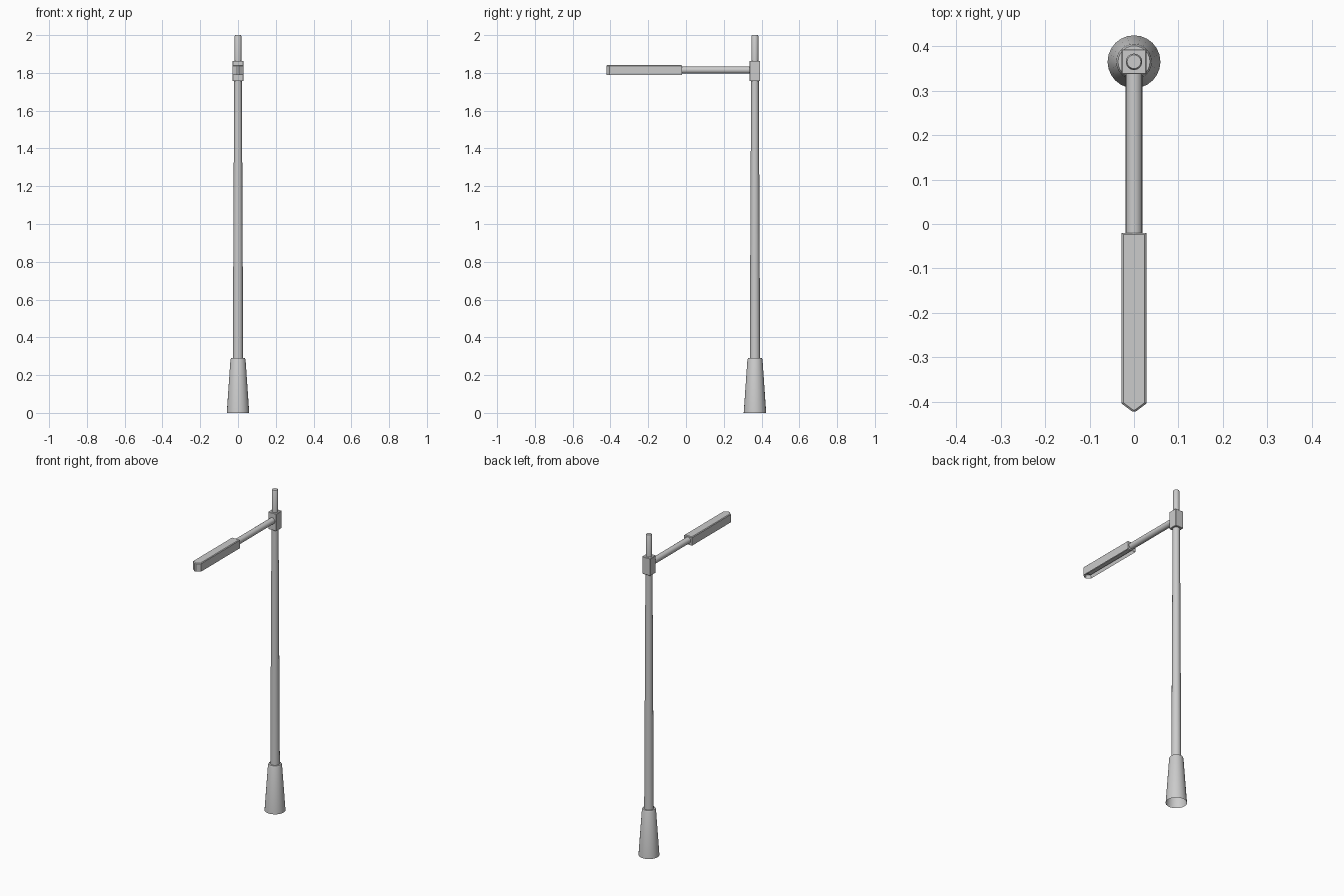
import bpy, bmesh, math
from mathutils import Matrix

if "Cube" in bpy.data.objects:
    bpy.data.objects.remove(bpy.data.objects["Cube"])

POLE_Y = 0.365
ARM_Z = 1.815


def make_object(name, bm, smooth=True):
    bmesh.ops.recalc_face_normals(bm, faces=bm.faces)
    mesh = bpy.data.meshes.new(name)
    bm.to_mesh(mesh)
    bm.free()
    obj = bpy.data.objects.new(name, mesh)
    bpy.context.collection.objects.link(obj)
    if smooth:
        bpy.ops.object.select_all(action='DESELECT')
        obj.select_set(True)
        bpy.context.view_layer.objects.active = obj
        bpy.ops.object.shade_smooth_by_angle(angle=math.radians(35))
    return obj


def lathe(name, profile, matrix, sides=16, cap_end=True):
    """Turn (radius, height) points around the local z axis."""
    bm = bmesh.new()
    rings = []
    for r, z in profile:
        rings.append([bm.verts.new((r * math.cos(a), r * math.sin(a), z))
                      for a in (2 * math.pi * i / sides for i in range(sides))])
    for low, high in zip(rings, rings[1:]):
        for i in range(sides):
            j = (i + 1) % sides
            bm.faces.new((low[i], low[j], high[j], high[i]))
    if cap_end:
        bm.faces.new(rings[-1])
    bm.transform(matrix)
    return make_object(name, bm)


upright = Matrix.Translation((0, POLE_Y, 0))

# Flared foot, open underneath
lathe("base", [(0.0595, 0), (0.04, 0.282), (0.036, 0.291), (0.026, 0.291)],
      upright, sides=24, cap_end=False)

# Tapered pole running through the collar
lathe("pole", [(0.0275, 0.285), (0.0205, 1.74), (0.0185, 1.86), (0.0185, 1.994), (0.0155, 2.0)],
      upright)

# Square collar with softened edges
bm = bmesh.new()
bmesh.ops.create_cube(bm, size=1)
bmesh.ops.scale(bm, vec=(0.056, 0.056, 0.108), verts=bm.verts)
bmesh.ops.bevel(bm, geom=bm.edges[:], offset=0.002, segments=1, affect='EDGES')
bm.transform(Matrix.Translation((0, POLE_Y, 1.81)))
make_object("collar", bm, smooth=False)

# Horizontal arm
lathe("arm", [(0.019, 0), (0.019, 0.37)],
      Matrix.Translation((0, 0.345, ARM_Z)) @ Matrix.Rotation(math.pi / 2, 4, 'X'))

# Lamp head: pointed outline, chamfered top, recessed underside
outline = [(-0.028, -0.02), (-0.028, -0.404), (-0.004, -0.422),
           (0.004, -0.422), (0.028, -0.404), (0.028, -0.02)]
bm = bmesh.new()
bottom = bm.faces.new([bm.verts.new((x, y, 1.788)) for x, y in outline])
side = bmesh.ops.extrude_face_region(bm, geom=[bottom], use_keep_orig=True)
top_verts = [g for g in side["geom"] if isinstance(g, bmesh.types.BMVert)]
bmesh.ops.translate(bm, verts=top_verts, vec=(0, 0, 0.053))
bmesh.ops.recalc_face_normals(bm, faces=bm.faces)
top_edges = [e for e in bm.edges if all(v in top_verts for v in e.verts)]
bmesh.ops.inset_region(bm, faces=[bottom], thickness=0.006, depth=0)
bmesh.ops.translate(bm, verts=bottom.verts[:], vec=(0, 0, 0.02))
bmesh.ops.bevel(bm, geom=top_edges, offset=0.004, segments=1, affect='EDGES')
make_object("lamp_head", bm, smooth=False)

# Light strip inside the recess
bm = bmesh.new()
bmesh.ops.create_cube(bm, size=1)
bmesh.ops.scale(bm, vec=(0.026, 0.35, 0.01), verts=bm.verts)
bm.transform(Matrix.Translation((0, -0.215, 1.804)))
make_object("light_strip", bm, smooth=False)
